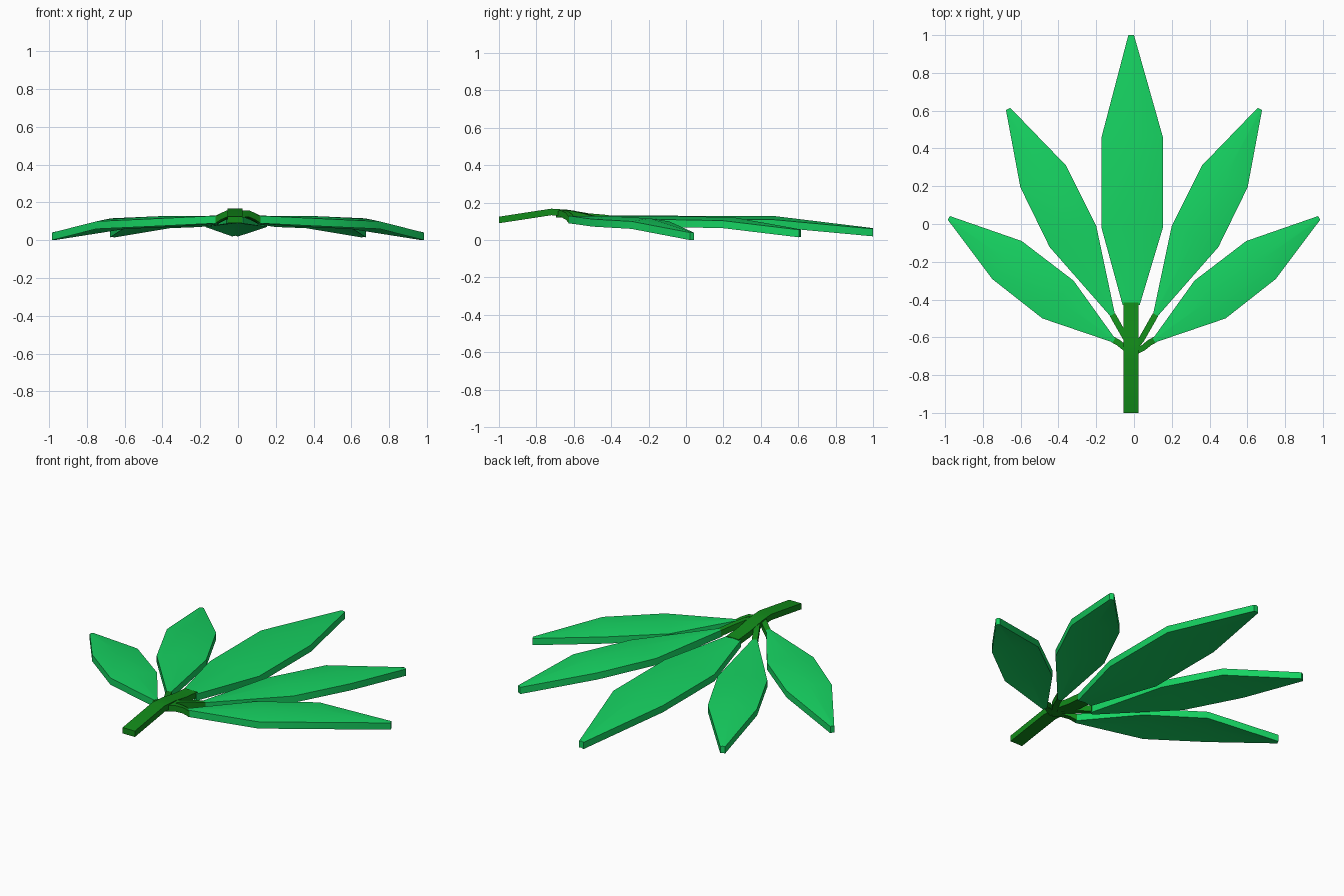
import bpy, bmesh
from mathutils import Vector

if "Cube" in bpy.data.objects:
    bpy.data.objects.remove(bpy.data.objects["Cube"])


def material(name, color):
    m = bpy.data.materials.new(name)
    m.diffuse_color = color
    m.use_nodes = True
    m.node_tree.nodes["Principled BSDF"].inputs["Base Color"].default_value = m.diffuse_color
    return m


LEAF = material("leaf_green", (0.008, 0.65, 0.12, 1))
STEM = material("stem_green", (0.006, 0.26, 0.01, 1))


def loft(name, rings, mat, mirror):
    """Skin equal-sized closed rings and cap both ends."""
    bm = bmesh.new()
    loops = [[bm.verts.new(p) for p in ring] for ring in rings]
    n = len(loops[0])
    for a, b in zip(loops, loops[1:]):
        for i in range(n):
            j = (i + 1) % n
            bm.faces.new((a[i], a[j], b[j], b[i]))
    bm.faces.new(loops[0])
    bm.faces.new(loops[-1])
    bmesh.ops.recalc_face_normals(bm, faces=bm.faces)
    me = bpy.data.meshes.new(name)
    bm.to_mesh(me)
    bm.free()
    me.materials.append(mat)
    ob = bpy.data.objects.new(name, me)
    bpy.context.collection.objects.link(ob)
    if mirror:
        ob.modifiers.new("mirror", 'MIRROR').use_mirror_merge = False
    bpy.context.view_layer.objects.active = ob
    ob.select_set(True)
    bpy.ops.object.shade_smooth_by_angle(angle=0.6)
    ob.select_set(False)


def leaflet(name, stations, mirror=True, t=0.04):
    """Stations: left xy, right xy, rim height, ridge rise."""
    rings = []
    for (lx, ly), (rx, ry), z, rise in stations:
        l, r = Vector((lx, ly, z)), Vector((rx, ry, z))
        c = (l + r) / 2 + Vector((0, 0, rise))
        d = Vector((0, 0, t))
        rings.append([l, c, r, r - d, c - d, l - d])
    loft(name, rings, LEAF, mirror)


def twig(name, path, w, t, mirror=True):
    """Rectangular bar along a path of top-centre points."""
    pts = [Vector(p) for p in path]
    rings = []
    for i, p in enumerate(pts):
        d = pts[min(i + 1, len(pts) - 1)] - pts[max(i - 1, 0)]
        side = Vector((d.y, -d.x, 0)).normalized() * w / 2
        down = Vector((0, 0, t))
        rings.append([p - side, p + side, p + side - down, p - side - down])
    loft(name, rings, STEM, mirror)


# Leaflets
leaflet("centre_leaflet", [
    ((-0.06, -0.43), (0.03, -0.43), 0.128, 0.004),
    ((-0.172, -0.02), (0.153, -0.02), 0.11, 0.02),
    ((-0.172, 0.46), (0.153, 0.46), 0.11, 0.02),
    ((-0.03, 1.0), (0.0, 1.0), 0.06, 0.004)], mirror=False)
leaflet("upper_leaflets", [
    ((0.10, -0.483), (0.122, -0.492), 0.125, 0.0),
    ((0.20, -0.01), (0.447, -0.122), 0.11, 0.018),
    ((0.36, 0.31), (0.602, 0.195), 0.104, 0.018),
    ((0.655, 0.615), (0.678, 0.603), 0.055, 0.003)])
leaflet("lower_leaflets", [
    ((0.10, -0.607), (0.112, -0.627), 0.13, 0.0),
    ((0.32, -0.30), (0.485, -0.50), 0.112, 0.016),
    ((0.595, -0.09), (0.75, -0.292), 0.10, 0.016),
    ((0.975, 0.042), (0.986, 0.022), 0.04, 0.002)])

# Stem and side twigs
twig("main_stem", [(-0.015, -1.0, 0.125), (-0.015, -0.72, 0.168),
                   (-0.015, -0.63, 0.162), (-0.015, -0.52, 0.143),
                   (-0.015, -0.415, 0.134)], 0.08, 0.035, mirror=False)
twig("upper_twigs", [(0.0, -0.66, 0.155), (0.04, -0.61, 0.158),
                     (0.08, -0.54, 0.142), (0.114, -0.48, 0.125)], 0.032, 0.035)
twig("lower_twigs", [(0.0, -0.68, 0.155), (0.05, -0.655, 0.158),
                     (0.08, -0.63, 0.145), (0.112, -0.612, 0.125)], 0.032, 0.035)
